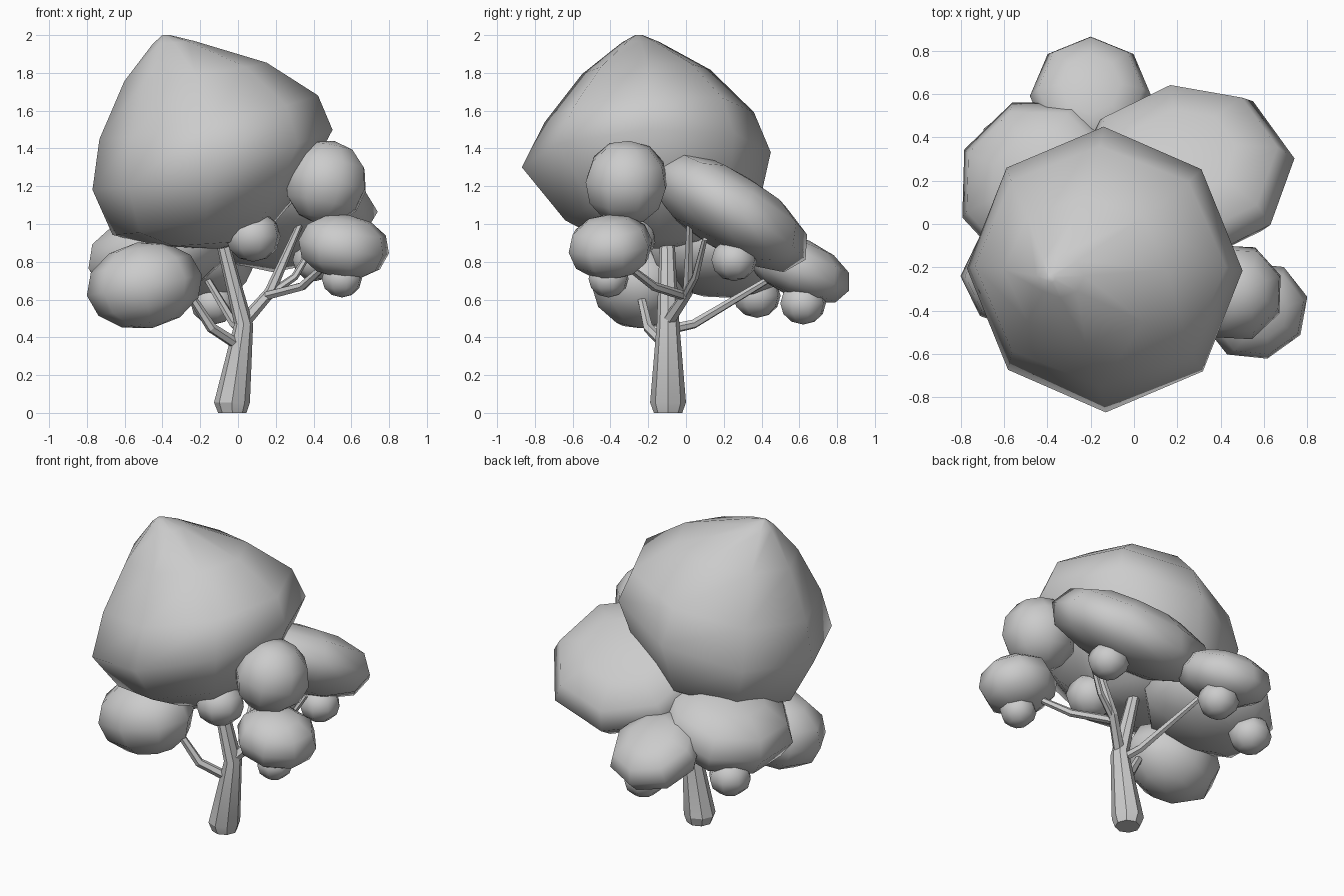
import bpy, bmesh, math
from mathutils import Vector, Euler

if "Cube" in bpy.data.objects:
    bpy.data.objects.remove(bpy.data.objects["Cube"])


def finish(name, bm, angle):
    bmesh.ops.recalc_face_normals(bm, faces=bm.faces)
    me = bpy.data.meshes.new(name)
    bm.to_mesh(me)
    bm.free()
    ob = bpy.data.objects.new(name, me)
    bpy.context.collection.objects.link(ob)
    bpy.ops.object.select_all(action='DESELECT')
    ob.select_set(True)
    bpy.context.view_layer.objects.active = ob
    bpy.ops.object.shade_smooth_by_angle(angle=math.radians(angle))
    return ob


def loft(name, rings, n, angle):
    """Skin rings given as (centre, normal, rx, ry), capped at both ends."""
    bm = bmesh.new()
    loops = []
    for c, nrm, rx, ry in rings:
        q = Vector((0, 0, 1)).rotation_difference(Vector(nrm))
        loops.append([bm.verts.new(Vector(c) + q @ Vector((
            rx * math.cos(2 * math.pi * i / n), ry * math.sin(2 * math.pi * i / n), 0)))
            for i in range(n)])
    for a, b in zip(loops, loops[1:]):
        for i in range(n):
            j = (i + 1) % n
            bm.faces.new((a[i], a[j], b[j], b[i]))
    bm.faces.new(loops[0])
    bm.faces.new(loops[-1])
    return finish(name, bm, angle)


def limb(name, pts, n=6):
    """Tapered tube through (x, y, z, radius) points."""
    p = [Vector(q[:3]) for q in pts]
    rings = []
    for i, q in enumerate(pts):
        d = p[min(i + 1, len(p) - 1)] - p[max(i - 1, 0)]
        rings.append((p[i], d.normalized(), q[3], q[3]))
    loft(name, rings, n, 20)


def clump(name, loc, size, rot=(0, 0, 0), puff=1.0):
    """Eight-sided leaf ball; puff below 1 fills out a flattened one."""
    bm = bmesh.new()
    bmesh.ops.create_uvsphere(bm, u_segments=8, v_segments=6, radius=1)
    e = Euler([math.radians(a) for a in rot]).to_matrix()
    for v in bm.verts:
        v.co.z = math.copysign(abs(v.co.z) ** puff, v.co.z)
        v.co = Vector(loc) + e @ Vector([a * s for a, s in zip(v.co, size)])
    finish(name, bm, 70)


# trunk: small bevelled foot, bend at mid height, leaning top
Z = (0, 0, 1)
loft("trunk", [((-0.03, -0.095, 0), Z, 0.075, 0.075),
               ((-0.032, -0.095, 0.055), Z, 0.095, 0.095),
               ((0.03, -0.095, 0.47), Z, 0.05, 0.06),
               ((-0.09, -0.1, 0.94), Z, 0.035, 0.038)], 8, 20)

# branches
limb("left_branch", [(0.0, -0.11, 0.36, 0.03), (-0.14, -0.2, 0.45, 0.028), (-0.25, -0.24, 0.62, 0.022)])
limb("right_branch", [(0.04, -0.09, 0.49, 0.035), (0.17, 0.01, 0.64, 0.03), (0.35, 0.02, 1.05, 0.016)])
limb("right_front_branch", [(0.15, -0.01, 0.62, 0.025), (0.34, -0.17, 0.67, 0.024), (0.45, -0.3, 0.77, 0.02)])
limb("right_back_branch", [(0.17, 0.0, 0.63, 0.022), (0.3, 0.05, 0.72, 0.02), (0.42, 0.1, 0.92, 0.015)])
limb("back_branch", [(0.02, -0.1, 0.44, 0.028), (-0.02, 0.04, 0.47, 0.025), (-0.17, 0.46, 0.72, 0.018)])

# main crown: leaning eight-sided dome (x, y, z, rx, ry, lean)
crown = [(-0.12, -0.15, 0.87, 0.03, 0.03, 0.0), (-0.15, -0.15, 0.90, 0.27, 0.25, 0.07),
         (-0.175, -0.13, 1.045, 0.50, 0.51, 0.21), (-0.135, -0.21, 1.34, 0.655, 0.66, 0.25),
         (-0.155, -0.195, 1.565, 0.59, 0.555, 0.2), (-0.225, -0.21, 1.805, 0.38, 0.34, 0.13),
         (-0.34, -0.24, 1.962, 0.11, 0.10, 0.06), (-0.38, -0.25, 2.0, 0.02, 0.02, 0.0)]
loft("main_crown", [((x, y, z), (-t, -t * 0.25, 1), a, b) for x, y, z, a, b, t in crown], 8, 70)

# large foliage clumps
clump("back_right_clump", (0.225, 0.23, 1.065), (0.52, 0.48, 0.205), (-32, 0, 8), 0.8)
clump("right_upper_clump", (0.465, -0.315, 1.22), (0.23, 0.23, 0.225), (0, 12, 20))
clump("right_lower_clump", (0.56, -0.4, 0.88), (0.25, 0.23, 0.17), (8, 8, 15), 0.9)
clump("left_front_clump", (-0.495, -0.24, 0.675), (0.31, 0.26, 0.23), (0, -10, 0))
clump("left_back_clump", (-0.42, 0.18, 0.85), (0.41, 0.41, 0.225), (-8, -12, 22), 0.9)
clump("back_clump", (-0.2, 0.59, 0.77), (0.28, 0.3, 0.155), (-24, 0, 0), 0.85)

# small foliage balls
for name, loc, r in [("front_ball", (0.08, -0.3, 0.935), 0.15),
                     ("right_back_ball", (0.41, 0.255, 0.81), 0.125),
                     ("right_low_ball", (0.55, -0.41, 0.71), 0.11),
                     ("back_low_ball", (-0.13, 0.62, 0.58), 0.125),
                     ("left_low_ball", (-0.58, 0.375, 0.62), 0.13)]:
    clump(name, loc, (r, r, r * 0.9), (0, 0, 15))
